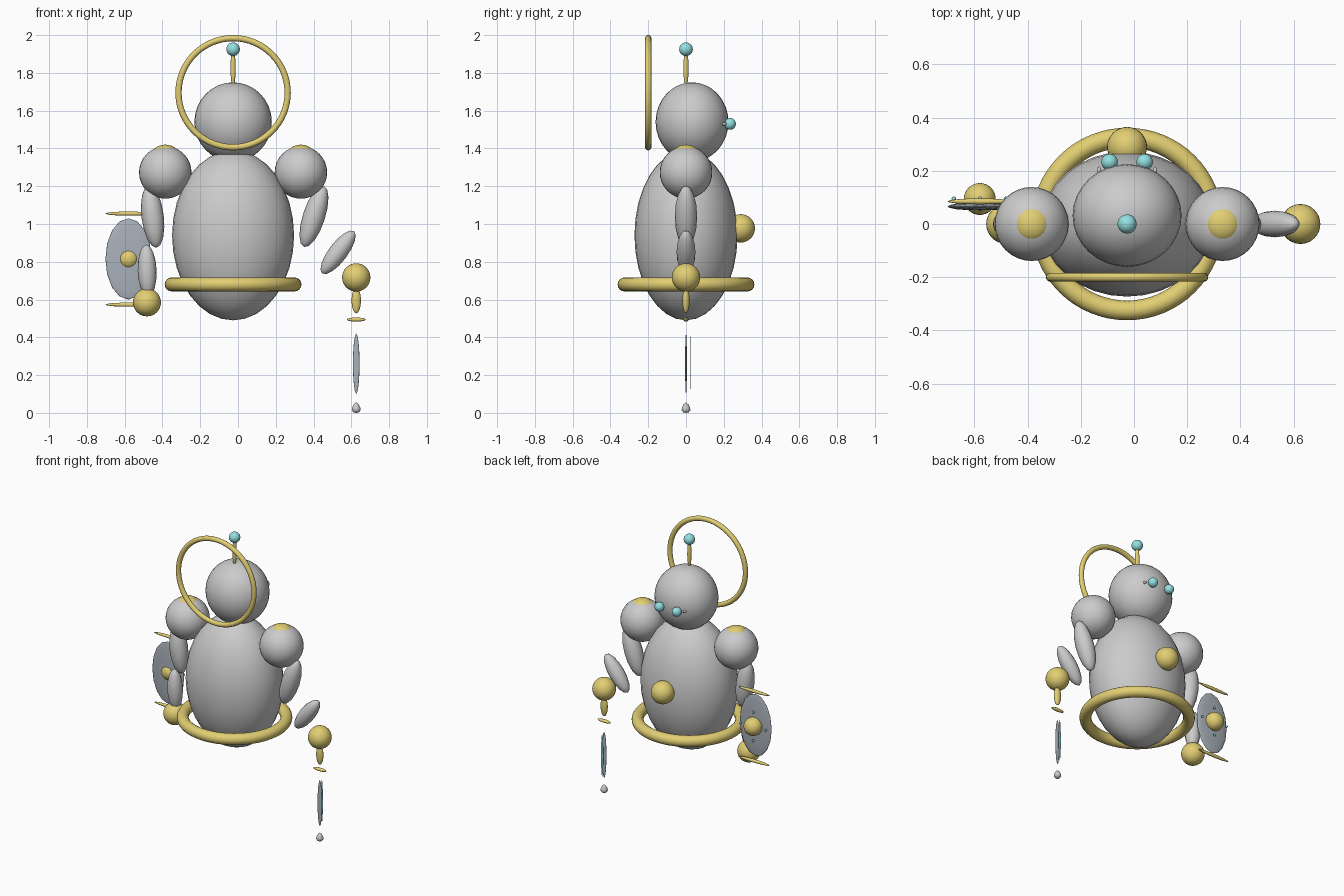
import bpy, bmesh, math

if "Cube" in bpy.data.objects:
    bpy.data.objects.remove(bpy.data.objects["Cube"])


def mat(name, rgb):
    m = bpy.data.materials.new(name)
    m.diffuse_color = (*rgb, 1)
    m.use_nodes = True
    m.node_tree.nodes["Principled BSDF"].inputs["Base Color"].default_value = m.diffuse_color
    return m


GOLD = mat("gold", (0.76, 0.62, 0.17))
CYAN = mat("cyan", (0.30, 0.75, 0.76))
STEEL = mat("steel", (0.40, 0.44, 0.49))
CX = -0.026  # centre line of the figure


def finish(name, m):
    ob = bpy.context.object
    ob.name = name
    if m:
        ob.data.materials.append(m)
    bpy.ops.object.shade_smooth()
    return ob


def ball(name, loc, r, m=None, tilt=0, seg=32, rings=16):
    """Ellipsoid with radii r, tilted (degrees) about the y axis."""
    bpy.ops.mesh.primitive_uv_sphere_add(segments=seg, ring_count=rings, radius=1,
                                         location=loc, rotation=(0, math.radians(tilt), 0))
    bpy.context.object.scale = r if isinstance(r, tuple) else (r, r, r)
    return finish(name, m)


def ring(name, loc, major, minor, rot, m):
    bpy.ops.mesh.primitive_torus_add(location=loc, rotation=rot, major_radius=major,
                                     minor_radius=minor, major_segments=64, minor_segments=16)
    return finish(name, m)


def small(name, loc, r, m=None, tilt=0):
    return ball(name, loc, r, m, tilt, 16, 8)


# Body, head, belt, halo
ball("body", (CX, 0, 0.94), (0.323, 0.273, 0.45))
ball("head", (CX, 0.032, 1.54), (0.205, 0.193, 0.21))
ring("belt", (CX, 0, 0.68), 0.325, 0.037, (0, 0, 0), GOLD)
ring("halo", (CX, -0.2, 1.695), 0.289, 0.0165, (math.pi / 2, 0, 0), GOLD)
ball("chest_boss", (CX, 0.29, 0.977), 0.075, GOLD)

# Antenna
small("antenna_rod", (CX, 0, 1.825), (0.014, 0.014, 0.095), GOLD)
ball("antenna_tip", (CX, 0, 1.925), 0.036, CYAN)

# Eyes, shoulders and their caps, on both sides
for side, s in (("left", -1), ("right", 1)):
    ball(f"eye_{side}", (CX + s * 0.066, 0.233, 1.53), 0.031, CYAN)
    small(f"temple_stud_{side}", (CX + s * 0.105, 0.2, 1.53), (0.008, 0.016, 0.008))
    ball(f"shoulder_{side}", (CX + s * 0.359, 0, 1.273), 0.139)
    ball(f"shoulder_cap_{side}", (CX + s * 0.359, 0, 1.37), (0.07, 0.07, 0.05), GOLD)

# Arms and hands
small("upper_arm_left", (-0.452, 0, 1.04), (0.059, 0.059, 0.167), None, -7)
small("upper_arm_right", (0.402, 0, 1.04), (0.059, 0.059, 0.17), None, 18)
small("forearm_left", (-0.481, 0, 0.753), (0.05, 0.05, 0.138), None, -2)
small("forearm_right", (0.53, 0, 0.85), (0.05, 0.05, 0.14), None, 37)
ball("hand_left", (-0.482, 0, 0.585), 0.074, GOLD)
ball("hand_right", (0.626, 0, 0.717), 0.075, GOLD)

# Shield with boss, trim bars and rivets
SX, SZ = -0.58, 0.815
small("shield", (SX, 0.066, SZ), (0.122, 0.015, 0.215), STEEL)
ball("shield_boss", (SX, 0.094, SZ), 0.06, GOLD)
for label, z in (("top", 1.055), ("bottom", 0.573)):
    small(f"shield_trim_{label}", (SX, 0.085, z), (0.122, 0.011, 0.011), GOLD)
for i in range(4):
    a = i * math.pi / 2
    small(f"shield_rivet_{i}", (SX + 0.098 * math.cos(a), 0.095, SZ + 0.098 * math.sin(a)),
          0.008, CYAN)

# Sword hanging from the right hand
WX = 0.626
small("sword_grip", (WX, 0, 0.595), (0.025, 0.019, 0.068), GOLD)
small("sword_guard", (WX, 0, 0.494), (0.05, 0.013, 0.011), GOLD)
small("sword_blade", (WX, 0, 0.26), (0.0175, 0.005, 0.16), STEEL)
small("blade_glow", (WX, 0.022, 0.265), (0.009, 0.002, 0.147), CYAN)

# Droplet below the blade, turned from a profile
bm = bmesh.new()
prof = [(0, 0), (0.015, 0.003), (0.023, 0.014), (0.022, 0.026), (0.012, 0.046), (0, 0.056)]
vs = [bm.verts.new((x, 0, z)) for x, z in prof]
es = [bm.edges.new(p) for p in zip(vs, vs[1:])]
bmesh.ops.spin(bm, geom=vs + es, cent=(0, 0, 0), axis=(0, 0, 1), angle=2 * math.pi, steps=16)
bmesh.ops.remove_doubles(bm, verts=bm.verts, dist=1e-5)
bmesh.ops.recalc_face_normals(bm, faces=bm.faces)
me = bpy.data.meshes.new("sword_tip")
bm.to_mesh(me)
bm.free()
me.shade_smooth()
tip = bpy.data.objects.new("sword_tip", me)
tip.location = (WX, 0, 0)
bpy.context.collection.objects.link(tip)
